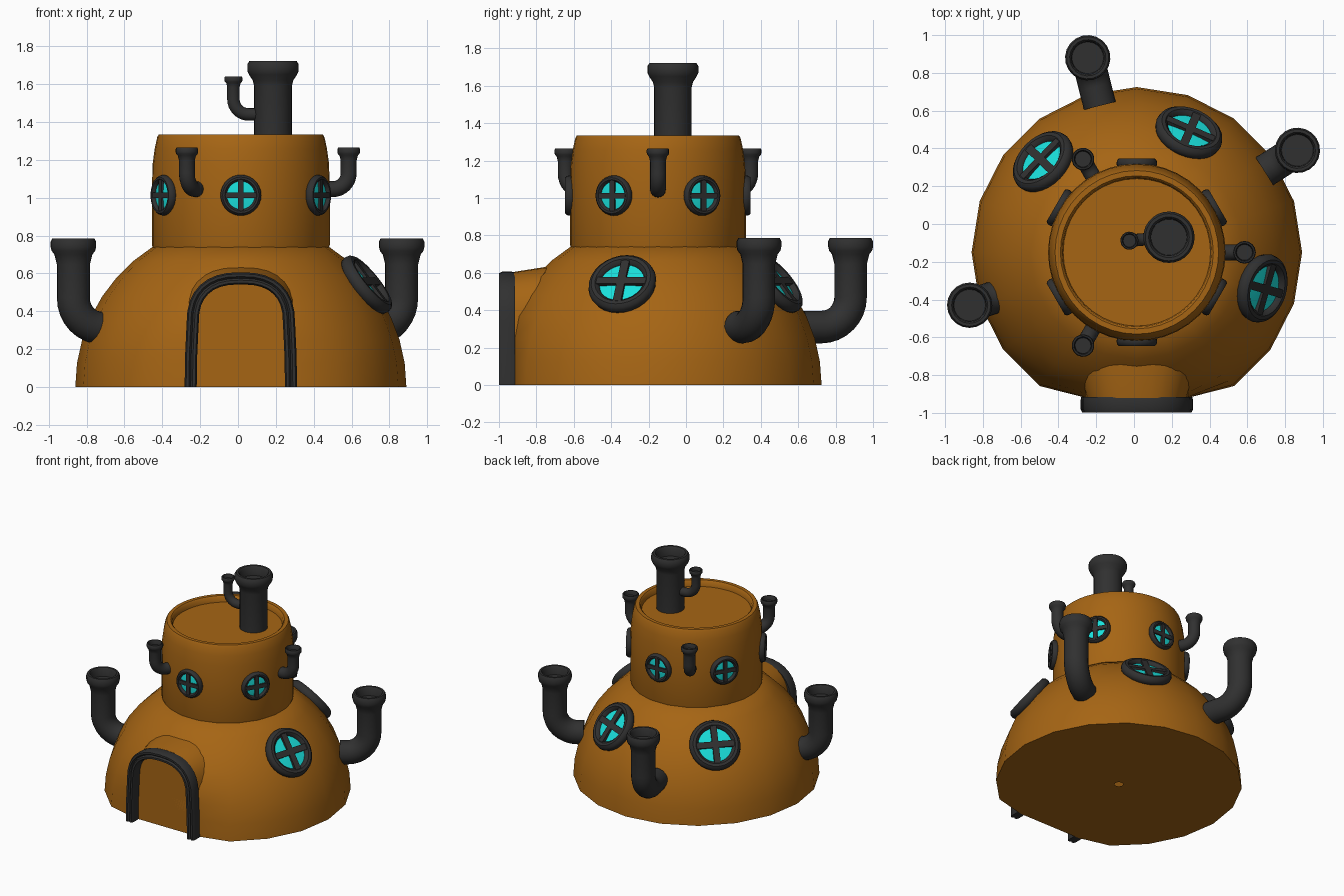
import bpy, bmesh
from math import sin, cos, pi, radians, atan2
from mathutils import Vector, Matrix

if "Cube" in bpy.data.objects:
    bpy.data.objects.remove(bpy.data.objects["Cube"], do_unlink=True)

CENTRE = Vector((0.015, -0.15, 0))
DOME_R = 0.875
TOWER_R = 0.47
FRONT_Y = -0.92


def material(name, rgb, rough=0.6):
    m = bpy.data.materials.new(name)
    m.use_nodes = True
    m.diffuse_color = (*rgb, 1)
    bsdf = m.node_tree.nodes["Principled BSDF"]
    bsdf.inputs["Base Color"].default_value = (*rgb, 1)
    bsdf.inputs["Roughness"].default_value = rough
    return m


BROWN = material("rusty brown", (0.38, 0.13, 0.007))
IRON = material("dark iron", (0.03, 0.03, 0.03))
GLASS = material("cyan glass", (0.01, 0.75, 0.72))


def finish(name, bm, mat, matrix=Matrix()):
    bmesh.ops.recalc_face_normals(bm, faces=bm.faces)
    mesh = bpy.data.meshes.new(name)
    bm.to_mesh(mesh)
    bm.free()
    mesh.materials.append(mat)
    ob = bpy.data.objects.new(name, mesh)
    ob.matrix_world = matrix
    bpy.context.collection.objects.link(ob)
    bpy.ops.object.select_all(action="DESELECT")
    ob.select_set(True)
    bpy.context.view_layer.objects.active = ob
    bpy.ops.object.shade_smooth_by_angle(angle=radians(40))
    return ob


def loft(name, rings, mat, matrix=Matrix(), closed=False, caps=(True, True)):
    """Skin a list of point loops; closed joins the last loop to the first."""
    bm = bmesh.new()
    loops = [[bm.verts.new(p) for p in ring] for ring in rings]
    pairs = list(zip(loops, loops[1:]))
    if closed:
        pairs.append((loops[-1], loops[0]))
    for a, b in pairs:
        for i in range(len(a)):
            j = (i + 1) % len(a)
            bm.faces.new((a[i], a[j], b[j], b[i]))
    if not closed:
        for loop, cap in zip((loops[0], loops[-1]), caps):
            if cap:
                bm.faces.new(loop)
    return finish(name, bm, mat, matrix)


def lathe_rings(profile, n):
    return [[Vector((r * cos(2 * pi * i / n), r * sin(2 * pi * i / n), z))
             for i in range(n)] for r, z in profile]


# Dome: coarse hemisphere, flattened where the doorway stands
arc = [radians(58 * i / 7) for i in range(8)]
profile = [(0.03, 0)] + [(DOME_R * cos(a), DOME_R * sin(a)) for a in arc]
rings = lathe_rings(profile, 20)
for ring in rings:
    for p in ring:
        p.y = max(p.y, FRONT_Y - CENTRE.y)
loft("dome", rings, BROWN, Matrix.Translation(CENTRE), caps=(False, True))

# Tower with a tapered rim and sunken roof
tower = [(0.46, 0.72), (TOWER_R, 0.75), (TOWER_R, 1.05), (0.466, 1.18), (0.455, 1.26),
         (0.442, 1.32), (0.433, 1.335), (0.405, 1.335), (0.395, 1.325), (0.39, 1.29)]
loft("tower", lathe_rings(tower, 40), BROWN, Matrix.Translation(CENTRE))


# Doorway: an arch path shared by the porch and the iron frame
def arch(half, spring, top, steps=16):
    pts = [Vector((half * 1.04, 0, 0)), Vector((half * 1.03, 0, spring / 2))]
    for i in range(steps + 1):
        a = pi * i / steps
        c = cos(a)
        x = half * abs(c) ** 0.8 * (1 if c > 0 else -1)
        pts.append(Vector((x, 0, spring + (top - spring) * sin(a) ** 0.8)))
    return pts + [Vector((-p.x, 0, p.z)) for p in pts[1::-1]]


def shifted(pts, y):
    return [p + Vector((CENTRE.x, y, 0)) for p in pts]


loft("porch", [shifted(arch(0.265, 0.33, 0.605), FRONT_Y),
               shifted(arch(0.31, 0.33, 0.63), -0.76),
               shifted(arch(0.34, 0.33, 0.65), -0.5)], BROWN)

path = shifted(arch(0.255, 0.33, 0.574), -0.957)
section = [(-0.9, 1), (-1, 0.6), (-1, -0.6), (-0.75, -1), (-0.3, -1), (0, -0.7),
           (0.3, -1), (0.75, -1), (1, -0.6), (1, 0.6), (0.9, 1)]
rings = []
for i, p in enumerate(path):
    t = (path[min(i + 1, len(path) - 1)] - path[max(i - 1, 0)]).normalized()
    if i in (0, len(path) - 1):
        t = Vector((0, 0, 1 if i == 0 else -1))
    side = Vector((t.z, 0, -t.x))
    rings.append([p + side * u * 0.032 + Vector((0, v * 0.042, 0)) for u, v in section])
loft("door_frame", rings, IRON)


# Pipes: a horizontal stub, an elbow, an upright and a hollow flared lip
def pipe(name, origin, angle, start, reach, z_low, z_top, r, lip, bend, n=20):
    path = [(start, z_low, 0, r)] if start < reach - bend else []
    for i in range(9):
        a = pi / 2 * i / 8
        path.append((reach - bend + bend * sin(a), z_low + bend * (1 - cos(a)), a, r))
    h = lip * 0.55
    for dz, rr in [(-2.1 * h, r), (-1.3 * h, r * 1.15), (-h, lip * 0.96), (-0.7 * h, lip),
                   (-0.25 * h, lip), (0, lip * 0.93), (0, lip * 0.8),
                   (-0.2 * h, lip * 0.73), (-h, lip * 0.7)]:
        path.append((reach, z_top + dz, pi / 2, rr))
    out = Vector((cos(angle), sin(angle), 0))
    side = Vector((-sin(angle), cos(angle), 0))
    rings = []
    for d, z, a, rr in path:
        c = origin + out * d + Vector((0, 0, z))
        up = Vector((0, 0, cos(a))) - out * sin(a)
        rings.append([c + (side * cos(2 * pi * k / n) + up * sin(2 * pi * k / n)) * rr
                      for k in range(n)])
    loft(name, rings, IRON)


for label, x, y in (("right", -0.87, -0.43), ("left", 0.865, 0.39), ("back", -0.245, 0.88)):
    d = Vector((x, y, 0)) - CENTRE
    pipe("dome_pipe_" + label, CENTRE, atan2(d.y, d.x), 0.80, d.length,
         0.31, 0.785, 0.087, 0.12, 0.16)
for i in range(3):
    pipe(f"tower_pipe_{i + 1}", CENTRE, radians(120 * i), 0.45, 0.57,
         1.045, 1.265, 0.042, 0.06, 0.085, 16)

# Main chimney with its small side pipe
chimney = [(0.1, 1.28), (0.1, 1.59), (0.107, 1.62), (0.127, 1.65), (0.136, 1.67),
           (0.136, 1.705), (0.125, 1.722), (0.108, 1.722), (0.098, 1.71), (0.095, 1.65)]
stack = Vector((0.185, -0.07, 0))
loft("main_chimney", lathe_rings(chimney, 28), IRON, Matrix.Translation(stack))
pipe("chimney_side_pipe", stack, radians(185), 0.06, 0.21, 1.44, 1.64, 0.033, 0.048, 0.08, 16)


# Porthole windows: rounded ring, glass and crossed bars
def window(name, azimuth, elevation, dist, z, outer, inner, low, high, bar):
    a, e = radians(azimuth), radians(elevation)
    n = Vector((cos(a) * cos(e), sin(a) * cos(e), sin(e)))
    side = Vector((-sin(a), cos(a), 0))
    up = n.cross(side)
    m = Matrix((side, up, n)).transposed().to_4x4()
    m.translation = CENTRE + n * dist + Vector((0, 0, z))
    mid, half = (outer + inner) / 2, (outer - inner) / 2
    zc, zh = (low + high) / 2, (high - low) / 2
    tube = [(mid + half * cos(2 * pi * k / 10), zc + zh * sin(2 * pi * k / 10))
            for k in range(10)]
    loft(name + "_ring", lathe_rings(tube, 28), IRON, m, closed=True)
    pane = [(mid, 0), (mid, high * 0.2), (mid * 0.5, high * 0.42), (0.01, high * 0.5)]
    loft(name + "_glass", lathe_rings(pane, 28), GLASS, m)
    bm = bmesh.new()
    for sx, sy in ((2 * mid, bar), (bar, 2 * mid)):
        bmesh.ops.create_cube(bm, size=1, matrix=Matrix.Translation((0, 0, high * 0.45))
                              @ Matrix.Diagonal((sx, sy, high * 0.8, 1)))
    finish(name + "_bars", bm, IRON, m)


for i, az in enumerate((-16, 66.5, 136)):
    window(f"dome_window_{i + 1}", az, 38, DOME_R, 0, 0.185, 0.12, -0.035, 0.04, 0.045)
for i in range(6):
    window(f"tower_window_{i + 1}", 30 + 60 * i, 0, TOWER_R, 1.013,
           0.108, 0.073, -0.025, 0.027, 0.03)
